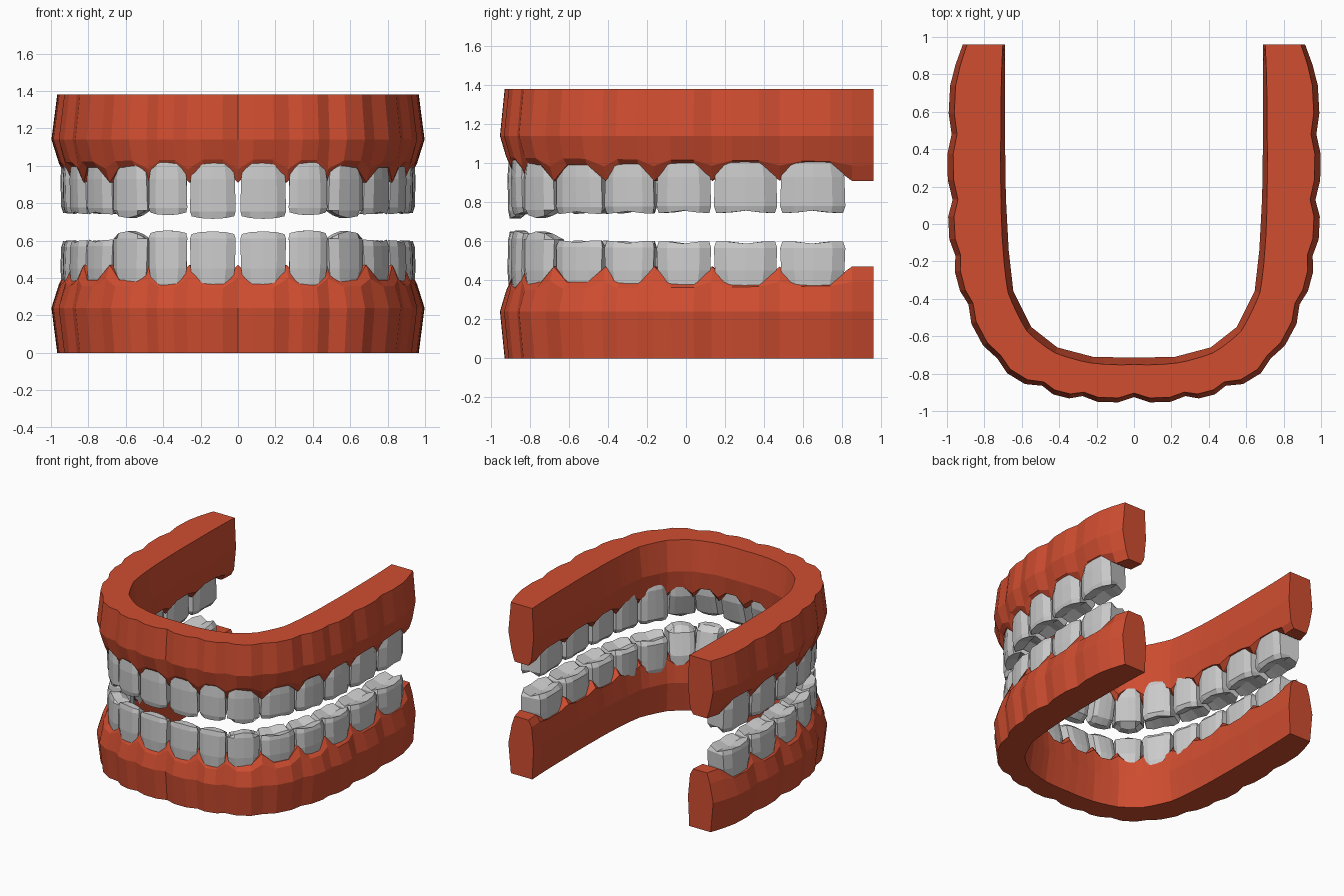
import bpy, bmesh
from mathutils import Vector as V

if "Cube" in bpy.data.objects:
    bpy.data.objects.remove(bpy.data.objects["Cube"])

H = 1.38  # full height; the upper jaw is the lower one flipped about H/2

# Notch points between teeth on the outer and inner gum outline (right half), plus the rear end
OUTER = [(0, -.925), (.275, -.92), (.49, -.865), (.73, -.72), (.885, -.43),
         (.955, -.17), (.97, .13), (.975, .48), (.955, .85), (.915, .96)]
INNER = [(0, -.715), (.22, -.71), (.41, -.66), (.55, -.55), (.645, -.36),
         (.67, -.14), (.685, .14), (.69, .48), (.69, .85), (.69, .96)]
BULGE = [.03, .03, .04, .035, .025, .028, .024, .022]
# Contact points between neighbouring teeth
CONTACT = [(.005, -.898), (.265, -.888), (.487, -.845), (.68, -.68), (.825, -.43),
           (.9, -.16), (.925, .135), (.93, .475), (.922, .825)]
DEPTH = [.16, .16, .19, .2, .21, .22, .22, .22]

gum_mat = bpy.data.materials.new("gum_red")
gum_mat.diffuse_color = (.63, .075, .03, 1)
gum_mat.use_nodes = True
gum_mat.node_tree.nodes["Principled BSDF"].inputs["Base Color"].default_value = gum_mat.diffuse_color


def finish(name, bm, mat=None):
    bmesh.ops.recalc_face_normals(bm, faces=bm.faces)
    me = bpy.data.meshes.new(name)
    bm.to_mesh(me)
    bm.free()
    ob = bpy.data.objects.new(name, me)
    bpy.context.collection.objects.link(ob)
    if mat:
        me.materials.append(mat)
    mod = ob.modifiers.new("mirror", 'MIRROR')
    mod.use_axis[0] = True
    mod.merge_threshold = .0005


def outward(p, q):
    u = (q - p).normalized()
    return u, V((u.y, -u.x))


# Gum: an eight-sided section swept along the arch, scalloped at each tooth
def gum(name, flip):
    stations = []
    for i in range(len(OUTER)):
        o, n = V(OUTER[i]), V(INNER[i])
        stations.append((o, n, False, i))
        if i < len(BULGE):
            o2, n2 = V(OUTER[i + 1]), V(INNER[i + 1])
            side = outward(o, o2)[1]
            for t in (.3, .7):
                stations.append((o.lerp(o2, t) + side * BULGE[i], n.lerp(n2, t), True, i + t))
    bm = bmesh.new()
    rings = []
    for o, n, tooth, k in stations:
        back = k / 9
        base_in = .17 - .12 * back
        edge = .345 + .03 * back if tooth else .40 - .01 * back
        ridge = .39 if tooth else .47
        section = [(.1, 0), (0, .24), (.13, edge), (.25, ridge),
                   (.8, ridge), (.92, edge + .03), (1, .24), (1 - base_in, 0)]
        ring = []
        for f, z in section:
            p = o.lerp(n, f)
            ring.append(bm.verts.new((p.x, p.y, H - z if flip else z)))
        rings.append(ring)
    for a, b in zip(rings, rings[1:]):
        for j in range(8):
            bm.faces.new((a[j], a[(j + 1) % 8], b[(j + 1) % 8], b[j]))
    bm.faces.new(rings[-1])
    finish(name, bm, gum_mat)


# Tooth: stacked 12-sided rings with a wedge edge (front) or grooved chewing face (back)
def tooth(bm, i, bite, flip):
    p, q = V(CONTACT[i]), V(CONTACT[i + 1])
    u, n = outward(p, q)
    mid, width, d = (p + q) / 2, (q - p).length - .016, DEPTH[i]
    front = i < 3
    taper = .8 if i < 5 else .88

    def vert(a, b, w):
        c = mid + u * (a * width) + n * b
        return bm.verts.new((c.x, c.y, H - w if flip else w))

    us = (-.5, -.3, 0, .3, .5)
    curve = (.17, .02, 0, .02, .17)
    # (height, width scale, inner depth scale, outer inset)
    levels = [(.30, .78, .9, .02), (.37, .86, 1, .006), (.45, .97, 1, 0),
              (bite - .035, 1, .7 if front else 1, .004),
              (bite, .93, .42 if front else .9, .012)]
    rings = []
    for w, s, deep, inset in levels:
        top = w == bite
        ring = []
        lift = (-.01, 0, .004, 0, -.01)
        if front and i == 2:
            lift = (-.04, -.01, .005, -.005, -.05)
        elif not front:
            lift = (0, -.002, -.012, -.002, 0)
        z = [w + (l if top else 0) for l in lift]
        for k in range(5):
            ring.append(vert(us[k] * s, .022 - inset - d * curve[k], z[k]))
        yin = .022 - d * deep
        ymid = (.022 - inset + yin) / 2 - d * .03
        sag = .028 if top and not front else 0
        ring.append(vert(.5 * s * (1 + taper) / 2, ymid, z[4] - sag))
        for k in (4, 3, 2, 1, 0):
            ring.append(vert(us[k] * s * taper, yin + d * curve[k] * deep * .6, z[k]))
        ring.append(vert(-.5 * s * (1 + taper) / 2, ymid, z[0] - sag))
        rings.append(ring)
    row = [ring[11]] + [vert(us[k] * .93 * .9, ymid, z[k] - sag) for k in (1, 2, 3)] + [ring[5]]
    for a, b in zip(rings, rings[1:]):
        for j in range(12):
            bm.faces.new((a[j], a[(j + 1) % 12], b[(j + 1) % 12], b[j]))
    bm.faces.new(rings[0])
    for k in range(4):
        bm.faces.new((ring[k], ring[k + 1], row[k + 1], row[k]))
        bm.faces.new((row[k], row[k + 1], ring[9 - k], ring[10 - k]))


def teeth(name, bites, flip):
    bm = bmesh.new()
    for i, bite in enumerate(bites):
        tooth(bm, i, bite, flip)
    finish(name, bm)


gum("lower_gum", False)
gum("upper_gum", True)
teeth("lower_teeth", [.645, .65, .645, .605, .602, .60, .60, .60], False)
teeth("upper_teeth", [.66, .64, .655, .64, .638, .635, .635, .635], True)
